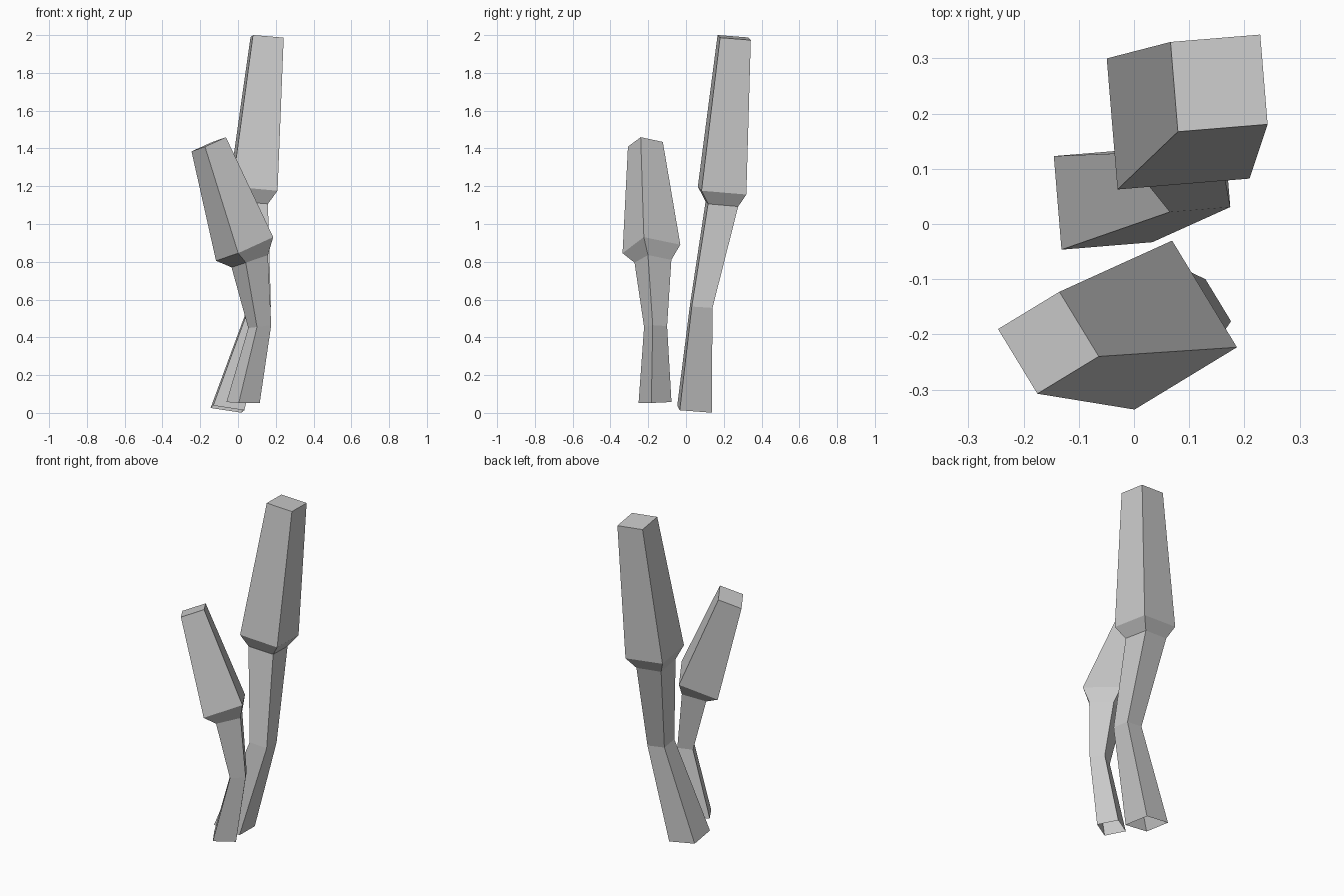
import bpy, bmesh, math
from mathutils import Vector

if "Cube" in bpy.data.objects:
    bpy.data.objects.remove(bpy.data.objects["Cube"])


def ring(bm, yaw, x, y, z, width, depth, rise_w, rise_d):
    """Tilted four-sided cross-section: centre, size and rise across each side."""
    c, s = math.cos(yaw), math.sin(yaw)
    u = Vector((c * width, s * width, rise_w)) / 2
    v = Vector((-s * depth, c * depth, rise_d)) / 2
    mid = Vector((x, y, z))
    return [bm.verts.new(mid + a * u + b * v)
            for a, b in ((-1, -1), (1, -1), (1, 1), (-1, 1))]


def loft(name, yaw_deg, sections, cap_top=False):
    """Skin consecutive rings; the underside stays open."""
    bm = bmesh.new()
    rings = [ring(bm, math.radians(yaw_deg), *sec) for sec in sections]
    for lo, hi in zip(rings, rings[1:]):
        for i in range(4):
            j = (i + 1) % 4
            bm.faces.new((lo[i], lo[j], hi[j], hi[i]))
    if cap_top:
        bm.faces.new(rings[-1])
    mesh = bpy.data.meshes.new(name)
    bm.to_mesh(mesh)
    bm.free()
    bpy.context.collection.objects.link(bpy.data.objects.new(name, mesh))


def reed(name, yaw_deg, sections):
    loft(name + "_stem", yaw_deg, sections[:3])
    loft(name + "_head", yaw_deg, sections[2:], cap_top=True)


# Sections from the bottom: foot, bend, neck, shoulder, tip
reed("tall_reed", 4.7, [
    (-0.056, 0.045, 0.020, 0.165, 0.170, -0.025, -0.013),
    (0.115, 0.081, 0.566, 0.110, 0.110, -0.013, -0.007),
    (0.072, 0.190, 1.106, 0.160, 0.160, -0.013, -0.014),
    (0.080, 0.191, 1.177, 0.240, 0.238, -0.022, -0.020),
    (0.154, 0.255, 1.987, 0.163, 0.163, -0.014, -0.013),
])
reed("short_reed", 31.3, [
    (0.027, -0.164, 0.055, 0.130, 0.125, 0.000, 0.005),
    (0.115, -0.161, 0.457, 0.088, 0.089, 0.010, -0.005),
    (0.062, -0.175, 0.803, 0.137, 0.145, 0.040, -0.025),
    (0.035, -0.183, 0.868, 0.217, 0.226, 0.085, -0.040),
    (-0.155, -0.215, 1.422, 0.130, 0.137, 0.050, -0.025),
])
